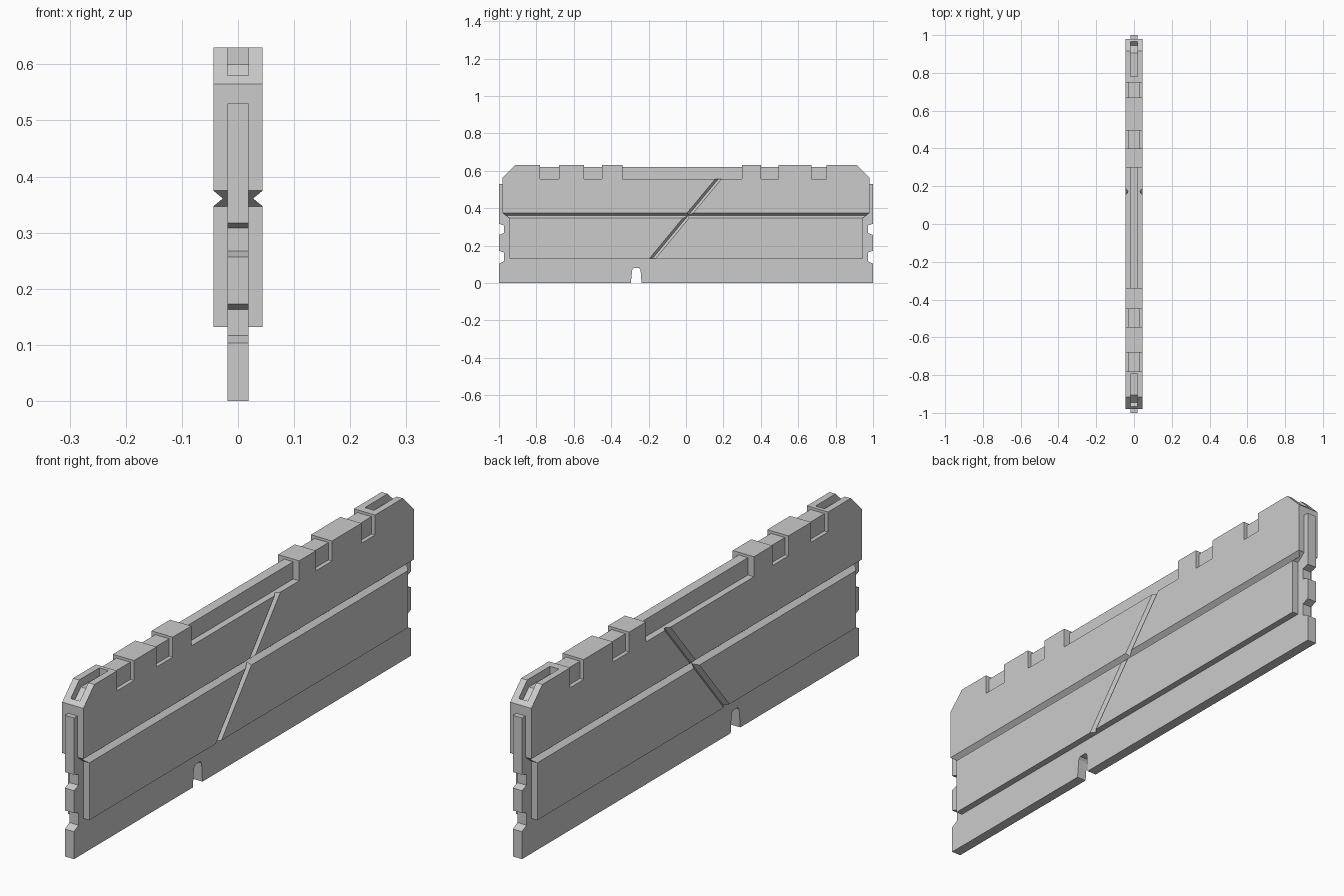
import bpy
import bmesh
from mathutils import Vector

cube = bpy.data.objects.get("Cube")
if cube:
    bpy.data.objects.remove(cube, do_unlink=True)

grey = bpy.data.materials.new("light_grey")
grey.use_nodes = True
grey.diffuse_color = (0.6, 0.6, 0.6, 1)
grey.node_tree.nodes["Principled BSDF"].inputs["Base Color"].default_value = (0.6, 0.6, 0.6, 1)


def along_x(u, v, t):
    return Vector((t, u, v))


def along_y(u, v, t):
    return Vector((u, t, v))


def prism(name, profile, place, lo, hi):
    """Extrude a closed 2D profile from lo to hi along the axis of place."""
    bm = bmesh.new()
    face = bm.faces.new([bm.verts.new(place(u, v, lo)) for u, v in profile])
    ext = bmesh.ops.extrude_face_region(bm, geom=[face])
    moved = [g for g in ext["geom"] if isinstance(g, bmesh.types.BMVert)]
    bmesh.ops.translate(bm, verts=moved, vec=place(0, 0, hi) - place(0, 0, lo))
    bmesh.ops.recalc_face_normals(bm, faces=bm.faces)
    mesh = bpy.data.meshes.new(name)
    bm.to_mesh(mesh)
    bm.free()
    mesh.materials.append(grey)
    obj = bpy.data.objects.new(name, mesh)
    bpy.context.collection.objects.link(obj)
    return obj


def carve(obj, cutters):
    """Subtract every cutter, bake the result and drop the cutters."""
    for c in cutters:
        c.hide_render = True
        mod = obj.modifiers.new("cut", "BOOLEAN")
        mod.operation = "DIFFERENCE"
        mod.solver = "EXACT"
        mod.object = c
    graph = bpy.context.evaluated_depsgraph_get()
    obj.data = bpy.data.meshes.new_from_object(obj.evaluated_get(graph))
    obj.modifiers.clear()
    for c in cutters:
        bpy.data.objects.remove(c, do_unlink=True)


# Circuit board with two latch notches per end and one key notch below
key = [(-0.295, 0), (-0.288, 0.07), (-0.28, 0.08), (-0.25, 0.08), (-0.243, 0.07), (-0.238, 0)]
latch = [(1, 0.103), (0.973, 0.117), (0.973, 0.163), (1, 0.173),
         (1, 0.257), (0.973, 0.267), (0.973, 0.308), (1, 0.317)]
right_end = [(1, 0)] + latch + [(1, 0.53)]
left_end = [(-y, z) for y, z in reversed(right_end)]
prism("circuit_board", key + right_end + left_end, along_x, -0.019, 0.019)

# Heat spreader block with chamfered top corners and stepped ends
half = [(0.945, 0.132), (0.945, 0.347), (0.98, 0.375), (0.98, 0.565), (0.915, 0.63)]
spreader = prism("heat_spreader", half + [(-y, z) for y, z in reversed(half)],
                 along_x, -0.044, 0.044)
cutters = []

# Crenellations along the top, leaving a thinner core in each gap
gaps = [(-0.78, -0.68, 0.029), (-0.545, -0.45, 0.029), (-0.34, 0.3, 0.019),
        (0.4, 0.495, 0.029), (0.67, 0.75, 0.029)]
for lo, hi, w in gaps:
    arch = [(-0.1, 0.555), (-w, 0.555), (-w, 0.62), (w, 0.62),
            (w, 0.555), (0.1, 0.555), (0.1, 0.7), (-0.1, 0.7)]
    cutters.append(prism("gap_cutter", arch, along_y, lo, hi))

# Recessed slots in the top corners
for s, inner in ((1, 0.78), (-1, -0.795)):
    slot = [(inner, 0.7), (inner, 0.6), (s * 0.905, 0.6), (s * 0.945, 0.56),
            (s * 0.966, 0.581), (s * 1.05, 0.665), (s * 1.05, 0.7)]
    cutters.append(prism("slot_cutter", slot, along_x, -0.019, 0.019))

# V grooves on both faces: one lengthwise, one diagonal
slope = Vector((0, 0.35, 0.423)).normalized()
across = Vector((0, slope.z, -slope.y))
middle = Vector((0, -0.003, 0.3435))


def along_diagonal(u, v, t):
    return middle + Vector((u, 0, 0)) + across * v + slope * t


for s in (1, -1):
    vee = [(s * 0.061, 0.333), (s * 0.061, 0.389), (s * 0.027, 0.361)]
    cutters.append(prism("long_groove_cutter", vee, along_y, -1.1, 1.1))
    vee = [(s * 0.058, -0.026), (s * 0.058, 0.026), (s * 0.03, 0)]
    cutters.append(prism("diagonal_groove_cutter", vee, along_diagonal, -0.31, 0.31))

carve(spreader, cutters)
